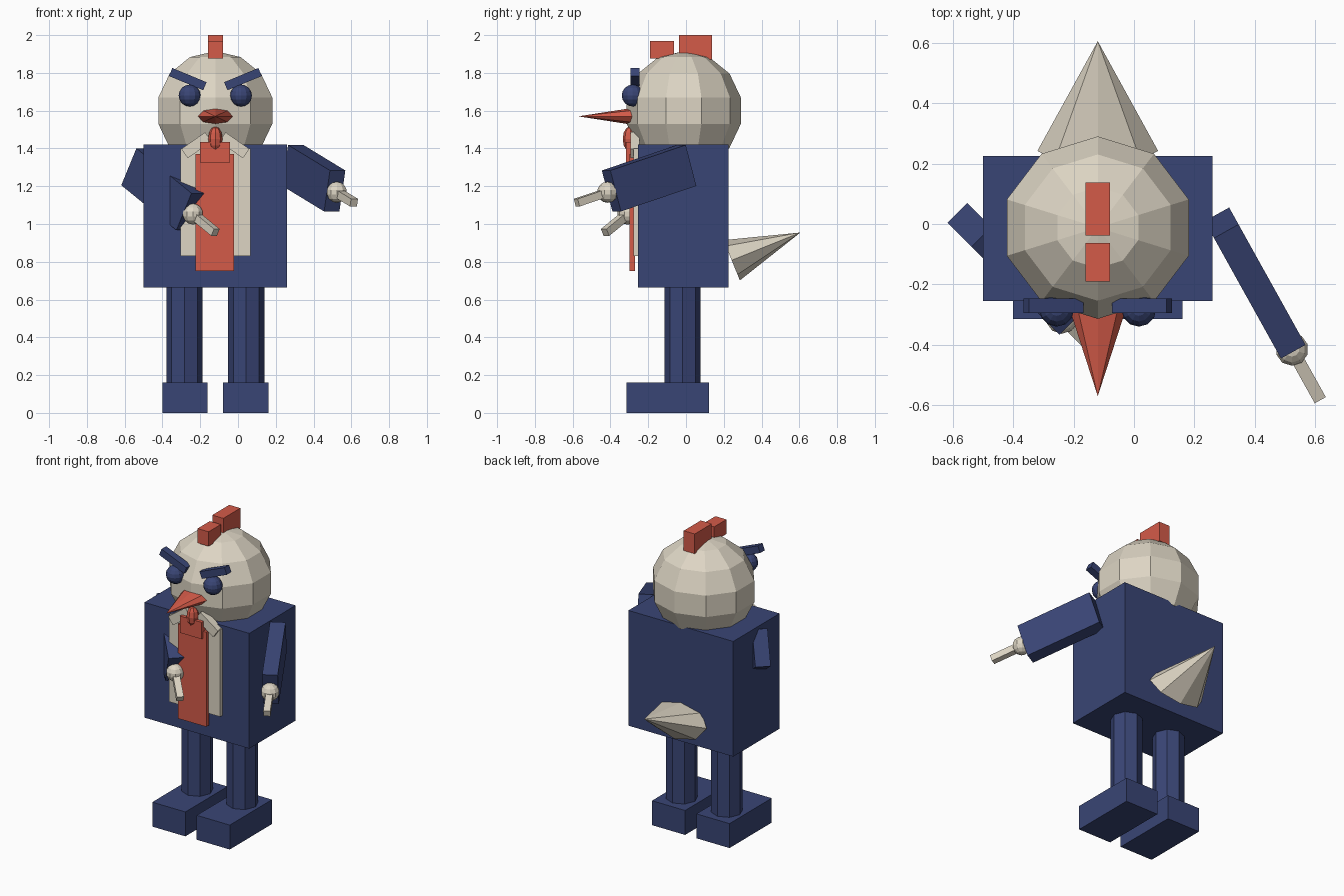
import bpy, bmesh, math
from mathutils import Matrix, Vector, Euler

if "Cube" in bpy.data.objects:
    bpy.data.objects.remove(bpy.data.objects["Cube"])

CX = -0.12  # the body's centre line


def material(name, rgb):
    lin = [((c / 255 + 0.055) / 1.055) ** 2.4 for c in rgb]
    m = bpy.data.materials.new(name)
    m.diffuse_color = (*lin, 1)
    m.use_nodes = True
    m.node_tree.nodes["Principled BSDF"].inputs["Base Color"].default_value = m.diffuse_color
    return m


NAVY = material("navy blue", (57, 69, 117))
CREAM = material("cream", (221, 213, 196))
RED = material("coral red", (212, 91, 73))


def finish(name, bm, mat, matrix):
    bmesh.ops.transform(bm, matrix=matrix, verts=bm.verts)
    bmesh.ops.recalc_face_normals(bm, faces=bm.faces)
    mesh = bpy.data.meshes.new(name)
    bm.to_mesh(mesh)
    bm.free()
    mesh.materials.append(mat)
    bpy.context.collection.objects.link(bpy.data.objects.new(name, mesh))


def place(loc, size, rot=(0, 0, 0)):
    return Matrix.LocRotScale(Vector(loc), Euler(rot), Vector(size))


def box(name, mat, lo, hi, rot=(0, 0, 0)):
    lo, hi = Vector(lo), Vector(hi)
    bm = bmesh.new()
    bmesh.ops.create_cube(bm, size=1)
    finish(name, bm, mat, place((lo + hi) / 2, hi - lo, rot))


def ball(name, mat, loc, radii, segs=10, rings=7):
    bm = bmesh.new()
    bmesh.ops.create_uvsphere(bm, u_segments=segs, v_segments=rings, radius=1)
    finish(name, bm, mat, place(loc, radii))


def cone(name, mat, loc, size, rot=(0, 0, 0), top=0.0, segs=8):
    # unit cone, base at the local origin, pointing along local z
    bm = bmesh.new()
    bmesh.ops.create_cone(bm, cap_ends=True, segments=segs, radius1=1, radius2=top,
                          depth=1, matrix=Matrix.Translation((0, 0, 0.5)))
    bmesh.ops.remove_doubles(bm, verts=bm.verts, dist=1e-5)
    finish(name, bm, mat, place(loc, size, rot))


def beam(name, mat, start, direction, length, width, height):
    # box running from start along a direction, kept upright
    d = Vector(direction).normalized()
    side = d.cross(Vector((0, 0, 1))).normalized()
    up = side.cross(d)
    rot = Matrix((side, d, up)).transposed().to_4x4()
    bm = bmesh.new()
    bmesh.ops.create_cube(bm, size=1)
    finish(name, bm, mat, Matrix.Translation(Vector(start) + d * length / 2) @ rot
           @ Matrix.Diagonal((width, length, height, 1)))


# torso and head
box("torso", NAVY, (-0.50, -0.255, 0.665), (0.26, 0.225, 1.42))
ball("head", CREAM, (CX, -0.012, 1.60), (0.325, 0.31, 0.315))

# comb, beak, wattle
box("front_comb", RED, (-0.16, -0.19, 1.875), (-0.08, -0.063, 1.97))
box("back_comb", RED, (-0.16, -0.038, 1.87), (-0.08, 0.138, 2.0))
cone("beak", RED, (CX, -0.28, 1.57), (0.094, 0.045, 0.29), (math.pi / 2, 0, 0))
ball("wattle", RED, (CX, -0.295, 1.45), (0.038, 0.04, 0.068), 8, 6)

# shirt front and tie
box("shirt_front", CREAM, (-0.305, -0.278, 0.83), (0.065, -0.24, 1.40))
box("tie", RED, (-0.225, -0.30, 0.75), (-0.02, -0.27, 1.37))
box("tie_knot", RED, (-0.20, -0.317, 1.325), (-0.042, -0.27, 1.435))

# paired parts
for s, side in ((-1, "left"), (1, "right")):
    ball(side + "_eye", NAVY, (CX + s * 0.136, -0.282, 1.68), (0.058,) * 3, 12, 8)
    x = CX + s * 0.146
    box(side + "_eyebrow", NAVY, (x - 0.098, -0.295, 1.744), (x + 0.098, -0.247, 1.79),
        (0, -s * math.radians(22.5), 0))
    x = CX + s * 0.10
    box(side + "_collar", CREAM, (x - 0.077, -0.295, 1.387), (x + 0.077, -0.245, 1.447),
        (0, s * math.radians(35), 0))
    x = CX + s * 0.163
    cone(side + "_leg", NAVY, (x, -0.018, 0.1), (0.096, 0.096, 0.6), top=1)
    x = CX + s * 0.161
    box(side + "_foot", NAVY, (x - 0.12, -0.315, 0), (x + 0.12, 0.122, 0.16))

# arms, hands and pointing fingers
for side, start, d in (("left", (-0.545, -0.003, 1.303), (0.612, -0.612, -0.5)),
                       ("right", (0.29, 0.004, 1.31), (0.222, -0.399, -0.135))):
    d = Vector(d).normalized()
    beam(side + "_arm", NAVY, start, d, 0.476, 0.093, 0.226)
    hand = Vector(start) + d * 0.5
    ball(side + "_hand", CREAM, hand, (0.056,) * 3)
    beam(side + "_finger", CREAM, hand, d, 0.195, 0.042, 0.042)

# tail, tilted upwards behind the body
cone("tail", CREAM, (CX, 0.242, 0.808), (0.2, 0.115, 0.392), (-math.radians(68), 0, 0))
